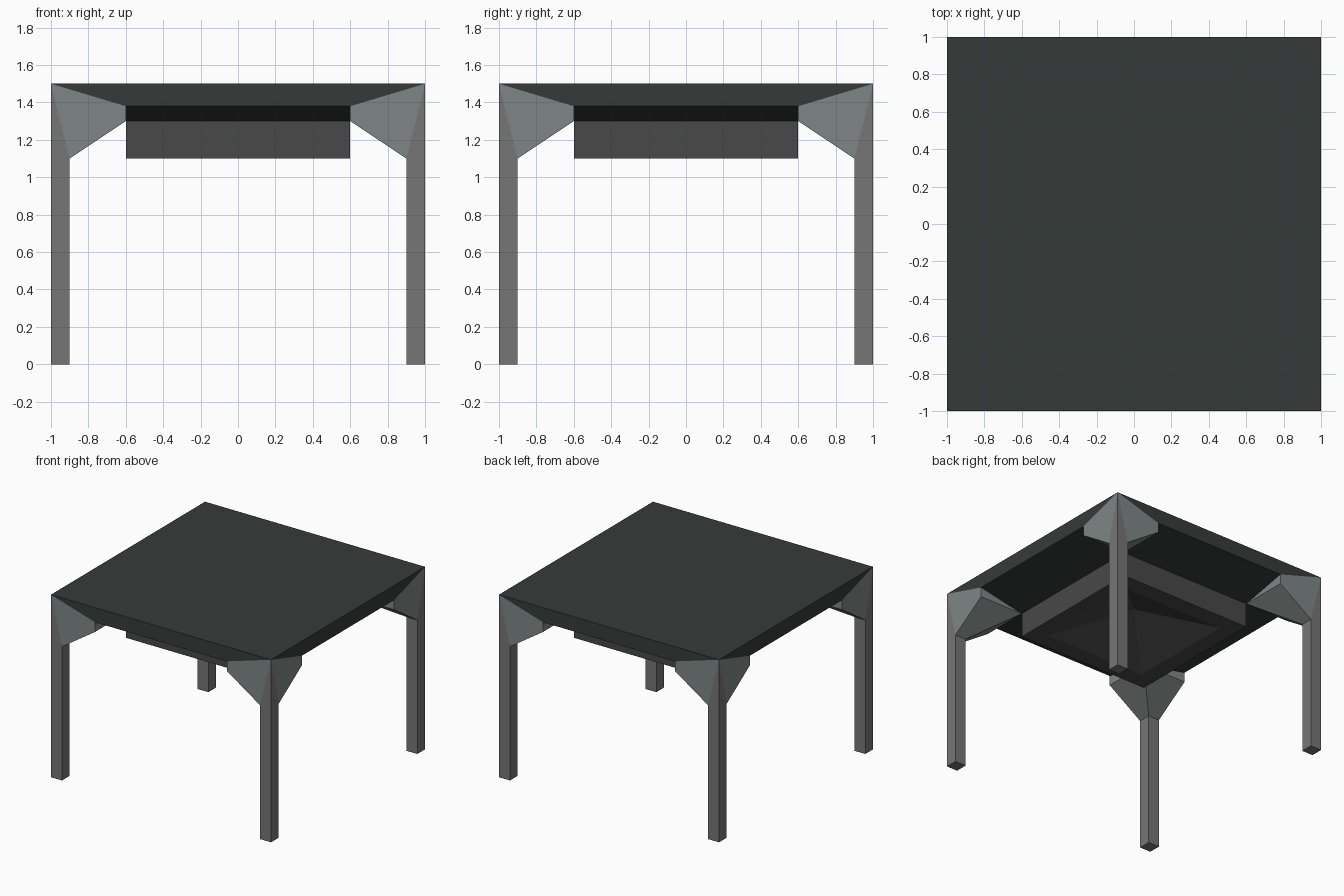
import bpy, bmesh

if "Cube" in bpy.data.objects:
    bpy.data.objects.remove(bpy.data.objects["Cube"])


def material(name, rgb):
    m = bpy.data.materials.new(name)
    m.diffuse_color = (*rgb, 1)
    m.use_nodes = True
    m.node_tree.nodes["Principled BSDF"].inputs["Base Color"].default_value = m.diffuse_color
    return m


def make(name, bm, mat):
    bmesh.ops.recalc_face_normals(bm, faces=bm.faces)
    me = bpy.data.meshes.new(name)
    bm.to_mesh(me)
    bm.free()
    me.materials.append(mat)
    ob = bpy.data.objects.new(name, me)
    bpy.context.collection.objects.link(ob)
    return ob


def hull(name, points, mat):
    bm = bmesh.new()
    for p in points:
        bm.verts.new(p)
    res = bmesh.ops.convex_hull(bm, input=bm.verts)
    junk = {v for v in res["geom_interior"] if isinstance(v, bmesh.types.BMVert)}
    bmesh.ops.delete(bm, geom=list(junk), context='VERTS')
    bmesh.ops.dissolve_limit(bm, angle_limit=0.005, verts=bm.verts, edges=bm.edges)
    return make(name, bm, mat)


top_mat = material("dark_top", (0.036, 0.044, 0.042))
leg_mat = material("leg_grey", (0.18, 0.18, 0.18))
brace_mat = material("brace_grey", (0.21, 0.24, 0.235))
apron_mat = material("apron_grey", (0.065, 0.065, 0.065))

# Profiles of one corner, in the +x +y quadrant
top_pts = [(1, 1, 1.5), (.6, 1, 1.38), (1, .6, 1.38), (.6, .6, 1.3)]
leg_pts = [(x, y, z) for x in (.9, 1) for y in (.9, 1) for z in (0, 1.1)] + [(1, 1, 1.5)]
brace_pts = top_pts + [(.6, 1, 1.3), (1, .6, 1.3),
                       (.9, 1, 1.1), (1, .9, 1.1), (.9, .9, 1.1)]
corners = {"front_left": (-1, -1), "front_right": (1, -1),
           "back_left": (-1, 1), "back_right": (1, 1)}


def flip(points, s):
    return [(x * s[0], y * s[1], z) for x, y, z in points]


# Table top: square slab with a sloped underside
hull("table_top", [p for s in corners.values() for p in flip(top_pts, s)], top_mat)

# Legs with pointed tops, and the corner braces around them
for label, s in corners.items():
    hull(label + "_leg", flip(leg_pts, s), leg_mat)
    hull(label + "_brace", flip(brace_pts, s), brace_mat)

# Apron box under the top, with a pyramid-shaped hollow below
bm = bmesh.new()
bmesh.ops.create_cube(bm, size=1)
for v in bm.verts:
    v.co = (v.co.x * 1.2, v.co.y * 1.2, 1.2 + v.co.z * 0.2)
bm.normal_update()
bottom = min(bm.faces, key=lambda f: f.calc_center_median().z)
bmesh.ops.inset_region(bm, faces=[bottom], thickness=0.2)
apex = bmesh.ops.poke(bm, faces=[bottom])["verts"][0]
apex.co.z = 1.295
make("apron_box", bm, apron_mat)
